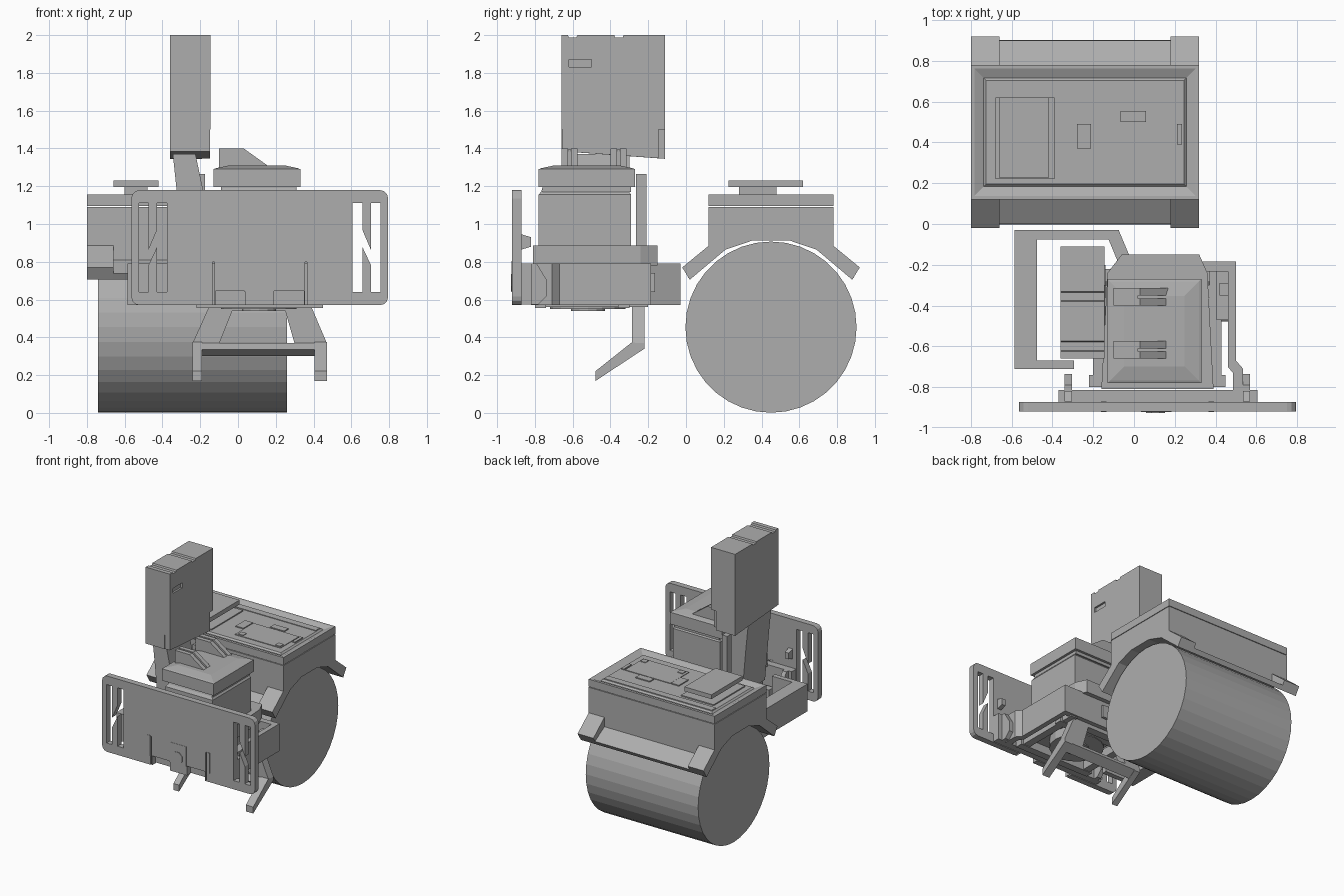
import bpy, bmesh, math
from mathutils import Vector

grey = bpy.data.materials.new("plain_grey")
grey.diffuse_color = (0.42, 0.42, 0.42, 1)


def finish(name, bm):
    bmesh.ops.recalc_face_normals(bm, faces=bm.faces)
    me = bpy.data.meshes.new(name)
    bm.to_mesh(me)
    bm.free()
    me.materials.append(grey)
    ob = bpy.data.objects.new(name, me)
    bpy.context.collection.objects.link(ob)
    return ob


def prism(name, pts, a, b, axis):
    """Extrude a 2D profile from a to b along the axis."""
    def place(p, d):
        u, v = p
        return {'x': (d, u, v), 'y': (u, d, v), 'z': (u, v, d)}[axis]
    bm = bmesh.new()
    lo = [bm.verts.new(place(p, a)) for p in pts]
    hi = [bm.verts.new(place(p, b)) for p in pts]
    bm.faces.new(lo)
    bm.faces.new(hi)
    for i in range(len(pts)):
        j = (i + 1) % len(pts)
        bm.faces.new((lo[i], lo[j], hi[j], hi[i]))
    return finish(name, bm)


def box(name, x0, x1, y0, y1, z0, z1):
    return prism(name, [(x0, y0), (x1, y0), (x1, y1), (x0, y1)], z0, z1, 'z')


def circle(cx, cy, r, n, start=0.0):
    return [(cx + r * math.cos(start + 2 * math.pi * i / n),
             cy + r * math.sin(start + 2 * math.pi * i / n)) for i in range(n)]


def cut(ob, *cutters):
    for c in cutters:
        c.hide_render = True
        c.hide_viewport = False
        c.display_type = 'WIRE'
        m = ob.modifiers.new("cut", 'BOOLEAN')
        m.operation = 'DIFFERENCE'
        m.solver = 'EXACT'
        m.object = c


def insets(name, x0, x1, y0, y1, z0, z1, steps):
    """Box whose top is shaped by successive inset and depth steps."""
    ob = box(name, x0, x1, y0, y1, z0, z1)
    bm = bmesh.new()
    bm.from_mesh(ob.data)
    top = max(bm.faces, key=lambda f: f.calc_center_median().z)
    for thick, dz in steps:
        bmesh.ops.inset_region(bm, faces=[top], thickness=thick, use_even_offset=True)
        for v in top.verts:
            v.co.z += dz
    bm.to_mesh(ob.data)
    bm.free()
    return ob


# Drum
prism("drum", circle(0.45, 0.454, 0.453, 36), -0.74, 0.26, 'x')

# Drum housing with angled mudguards, thinner in the middle
def guard(half):
    return ([(0.45 + u, z) for u, z in half] + [(0.45 - u, z) for u, z in reversed(half)])

full = [(0.33, 1.09), (0.33, 0.885), (0.47, 0.77), (0.43, 0.705), (0.24, 0.865), (0.10, 0.912)]
thin = [(0.33, 1.09), (0.33, 0.81), (0.45, 0.737), (0.43, 0.705), (0.24, 0.865), (0.10, 0.912)]
prism("housing_left", guard(full), -0.80, -0.66, 'x')
prism("housing_middle", guard(thin), -0.66, 0.18, 'x')
prism("housing_right", guard(full), 0.18, 0.32, 'x')
insets("housing_rim", -0.80, 0.32, 0.12, 0.78, 1.095, 1.155,
       [(0.018, 0), (0.045, -0.02), (0.012, 0.012)])

# Deck details
box("deck_block", -0.68, -0.39, 0.22, 0.62, 1.14, 1.156)
box("deck_pillar", -0.60, -0.48, 0.28, 0.48, 1.15, 1.20)
box("deck_cover", -0.66, -0.42, 0.225, 0.62, 1.195, 1.23)
box("deck_panel", -0.205, 0.20, 0.255, 0.49, 1.14, 1.152)
box("deck_box_a", -0.28, -0.21, 0.37, 0.49, 1.14, 1.155)
box("deck_box_b", -0.065, 0.06, 0.50, 0.555, 1.14, 1.155)
box("deck_box_c", 0.21, 0.235, 0.39, 0.49, 1.14, 1.155)
box("deck_strip", -0.72, 0.24, 0.645, 0.70, 1.14, 1.152)
for i, x in enumerate((-0.185, 0.145)):
    box(f"deck_knob_{i}", x, x + 0.045, 0.265, 0.31, 1.15, 1.157)

# Tall tank with grooved top and side slot
tank = prism("tank", [(-0.66, 1.50), (-0.11, 1.50), (-0.11, 2.0), (-0.33, 2.0), (-0.335, 1.988),
                      (-0.375, 1.988), (-0.38, 2.0), (-0.575, 2.0), (-0.58, 1.988),
                      (-0.62, 1.988), (-0.625, 2.0), (-0.66, 2.0)], -0.36, -0.145, 'x')
cut(tank, box("slot_cutter", -0.16, -0.10, -0.62, -0.50, 1.83, 1.87))
prism("tank_lower", [(-0.66, 1.385), (-0.11, 1.345), (-0.11, 1.50), (-0.66, 1.50)], -0.36, -0.19, 'x')
prism("tank_lower_side", [(-0.655, 1.385), (-0.145, 1.348), (-0.145, 1.50), (-0.655, 1.50)],
      -0.19, -0.147, 'x')

# Tank support and stay
prism("tank_post", [(-0.345, 1.37), (-0.225, 1.37), (-0.185, 1.18), (-0.14, 0.79), (-0.29, 0.79),
                    (-0.325, 1.18)], -0.59, -0.30, 'y')
box("tank_stay", -0.22, -0.175, -0.265, -0.21, 0.80, 1.265)

# Engine block and cap
box("engine_body", -0.10, 0.32, -0.78, -0.29, 0.88, 1.15)
insets("engine_neck", -0.10, 0.32, -0.78, -0.29, 1.145, 1.155, [(0.015, 0.02), (0.01, 0.03)])
insets("engine_cap", -0.13, 0.33, -0.78, -0.27, 1.195, 1.29, [(0.012, 0.005), (0.07, 0.015)])
box("cap_seam", -0.09, 0.31, -0.76, -0.29, 1.17, 1.20)
for i, y in enumerate((-0.66, -0.40)):
    for j in range(2):
        y0 = y + 0.05 * j
        prism(f"cap_fin_{i}_{j}", [(-0.10, 1.29), (0.17, 1.30), (0.03, 1.40), (-0.10, 1.40)],
              y0, y0 + 0.035, 'y')
    box(f"fin_web_{i}", -0.10, 0.02, y + 0.02, y + 0.065, 1.29, 1.395)
prism("engine_base", [(-0.16, -0.81), (0.39, -0.81), (0.36, -0.24), (0.32, -0.15), (-0.06, -0.15),
                      (-0.13, -0.24)], 0.78, 0.885, 'z')
box("engine_underside", -0.12, 0.34, -0.80, -0.24, 0.62, 0.79)
box("rear_catch", 0.055, 0.155, -0.19, -0.165, 0.64, 0.74)

# Ring frame around the engine, open inside
outer = [(-0.585, -0.03), (-0.075, -0.03), (-0.01, -0.185), (0.50, -0.185), (0.50, -0.67),
         (0.535, -0.71), (0.535, -0.82), (-0.24, -0.82), (-0.24, -0.71), (-0.585, -0.71)]
inner = [(-0.475, -0.075), (-0.125, -0.075), (-0.06, -0.232), (0.46, -0.232), (0.46, -0.70),
         (0.485, -0.73), (0.485, -0.90), (-0.295, -0.90), (-0.295, -0.67), (-0.475, -0.67)]
frame = prism("ring_frame", outer, 0.57, 0.79, 'z')
cut(frame, prism("ring_cutter", inner, 0.50, 0.90, 'z'))
box("frame_inner_step", 0.405, 0.46, -0.47, -0.225, 0.65, 0.74)
box("frame_inner_lug", 0.42, 0.46, -0.35, -0.29, 0.73, 0.77)

# Cross beam behind the shield, with cheeks and lamps
box("cross_beam", -0.37, 0.605, -0.875, -0.815, 0.575, 0.79)
cheek = [(-0.88, 0.575), (-0.78, 0.575), (-0.735, 0.62), (-0.735, 0.70), (-0.79, 0.79), (-0.88, 0.79)]
lamp = [(-0.87, 0.865), (-0.82, 0.88), (-0.82, 0.93), (-0.87, 0.945)]
for side, s in (("left", -1), ("right", 1)):
    a, b = sorted((0.115 + s * 0.42, 0.115 + s * 0.455))
    prism(f"cheek_{side}", cheek, a, b, 'x')
    prism(f"lamp_{side}", lamp, a, b, 'x')

# Front shield: rounded plate with two slots and a diagonal cut per end
def rounded(x0, x1, z0, z1, r):
    pts = []
    for k, (cx, cz) in enumerate(((x1 - r, z1 - r), (x0 + r, z1 - r), (x0 + r, z0 + r), (x1 - r, z0 + r))):
        for i in range(4):
            t = math.pi / 2 * (k + i / 3)
            pts.append((cx + r * math.cos(t), cz + r * math.sin(t)))
    return pts

mid = 0.115
shield = prism("front_shield", rounded(-0.565, 0.795, 0.57, 1.18, 0.045), -0.92, -0.872, 'y')
slots = [[(0.49, 0.64), (0.543, 0.64), (0.543, 0.88), (0.59, 0.78), (0.59, 0.64), (0.64, 0.64),
          (0.64, 1.11), (0.59, 1.11), (0.59, 0.86), (0.543, 0.97), (0.543, 1.11), (0.49, 1.11)]]
low = [(0.075, 0.50), (0.235, 0.50), (0.235, 0.645), (0.075, 0.645)]
slit = [(0.24, 0.50), (0.25, 0.50), (0.25, 0.80), (0.24, 0.80)]
for side, s in (("left", -1), ("right", 1)):
    for n, pts in enumerate(slots + [low, slit]):
        cut(shield, prism(f"shield_cutter_{side}_{n}", [(mid + s * x, z) for x, z in pts],
                          -1.0, -0.865, 'y'))
    a, b = sorted((mid + s * 0.25, mid + s * 0.278))
    box(f"shield_rib_{side}", a, b, -0.923, -0.87, 0.64, 0.805)
box("shield_centre", 0.035, 0.185, -0.922, -0.90, 0.64, 0.80)
prism("shield_bolt", circle(0.105, 0.69, 0.05, 8, math.pi / 8), -0.926, -0.90, 'y')

# Underside: turntable, cross braces
prism("turntable", circle(0.11, -0.52, 0.20, 16), 0.55, 0.64, 'z')
prism("turntable_hub", circle(0.11, -0.52, 0.09, 12), 0.54, 0.60, 'z')
for i, y in enumerate((-0.80, -0.36)):
    box(f"cross_brace_{i}", -0.22, 0.45, y, y + 0.06, 0.555, 0.63)
for i, x in enumerate((-0.20, 0.37)):
    box(f"long_brace_{i}", x, x + 0.06, -0.80, -0.20, 0.56, 0.63)

# Hitch: hanging plate with opening, sloped bar and two prongs
hanger = prism("hitch_plate", [(-0.24, 0.345), (0.47, 0.345), (0.47, 0.37), (0.385, 0.57), (-0.15, 0.57),
                               (-0.24, 0.37)], -0.285, -0.22, 'y')
for i, pts in enumerate(([(-0.10, 0.365), (0.30, 0.365), (0.25, 0.54), (-0.03, 0.54)],
                         [(-0.17, 0.34), (-0.13, 0.34), (-0.065, 0.54), (-0.10, 0.54)],
                         [(0.35, 0.34), (0.37, 0.34), (0.31, 0.54), (0.28, 0.54)])):
    if i == 0:
        cut(hanger, prism("hitch_cutter", pts, -0.40, -0.10, 'y'))
prism("hitch_bar", [(-0.285, 0.37), (-0.22, 0.345), (-0.285, 0.30), (-0.33, 0.335)], -0.19, 0.41, 'x')
prong = [(-0.22, 0.36), (-0.285, 0.375), (-0.478, 0.222), (-0.478, 0.17), (-0.22, 0.34)]
for side, x0, x1 in (("left", -0.24, -0.19), ("right", 0.405, 0.47)):
    prism(f"hitch_prong_{side}", prong, x0, x1, 'x')
